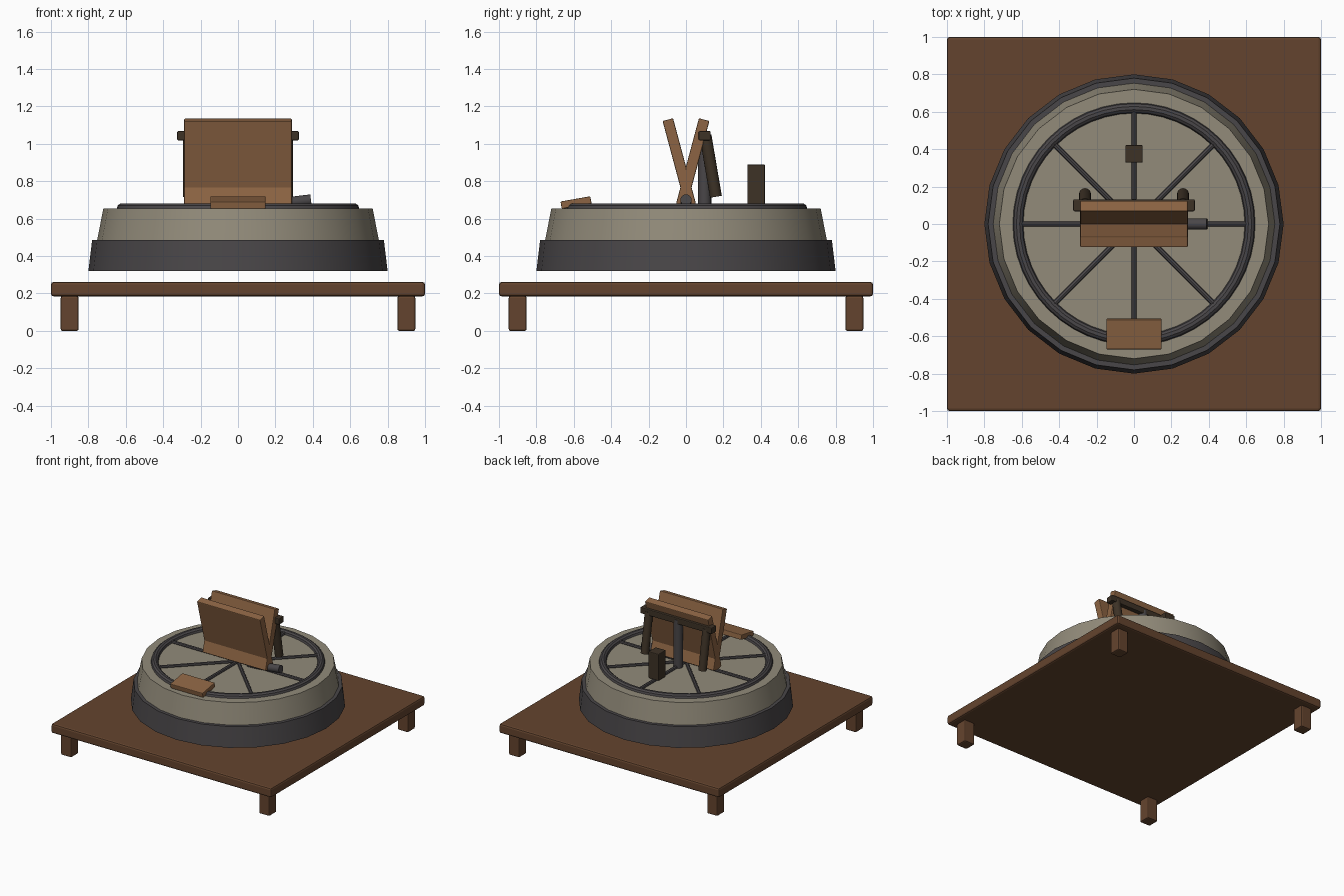
import bpy, math
from mathutils import Vector

if "Cube" in bpy.data.objects:
    bpy.data.objects.remove(bpy.data.objects["Cube"])


def mat(name, r, g, b):
    lin = lambda c: (c / 255 / 12.92) if c < 11 else ((c / 255 + 0.055) / 1.055) ** 2.4
    m = bpy.data.materials.new(name)
    m.diffuse_color = (lin(r), lin(g), lin(b), 1)
    m.use_nodes = True
    m.node_tree.nodes["Principled BSDF"].inputs["Base Color"].default_value = m.diffuse_color
    return m


TABLE = mat("table brown", 100, 68, 46)
STONE = mat("stone grey", 146, 139, 122)
METAL = mat("dark metal", 73, 70, 72)
BOARD = mat("light wood", 140, 100, 67)
DARK = mat("dark wood", 61, 50, 38)


def finish(o, name, material, smooth=True):
    o.name = name
    o.data.materials.append(material)
    if smooth:
        bpy.ops.object.shade_smooth_by_angle(angle=math.radians(30))
    return o


def box(name, loc, size, material, tilt=0, bevel=0.008):
    bpy.ops.mesh.primitive_cube_add(size=1, location=loc)
    o = bpy.context.object
    o.scale = size
    bpy.ops.object.transform_apply(location=False, rotation=False, scale=True)
    o.rotation_euler.x = math.radians(tilt)
    if bevel:
        b = o.modifiers.new("bevel", 'BEVEL')
        b.width, b.segments = bevel, 2
    return finish(o, name, material, False)


def rod(name, a, b, r, material, sides=16):
    a, b = Vector(a), Vector(b)
    bpy.ops.mesh.primitive_cylinder_add(vertices=sides, radius=r, depth=(b - a).length,
                                        location=(a + b) / 2)
    o = bpy.context.object
    o.rotation_euler = (b - a).to_track_quat('Z', 'Y').to_euler()
    return finish(o, name, material)


def drum(name, r1, r2, z1, z2, material):
    bpy.ops.mesh.primitive_cone_add(vertices=24, radius1=r1, radius2=r2, depth=z2 - z1,
                                    location=(0, 0, (z1 + z2) / 2))
    return finish(bpy.context.object, name, material)


# table with four corner legs
box("table_top", (0, 0, 0.223), (2, 2, 0.077), TABLE, bevel=0.014)
for x in (-0.9, 0.9):
    for y in (-0.9, 0.9):
        box("table_leg", (x, y, 0.093), (0.096, 0.096, 0.186), TABLE, bevel=0.01)

# floating drum
drum("drum_base", 0.80, 0.78, 0.32, 0.485, METAL)
drum("drum_stone", 0.754, 0.72, 0.48, 0.655, STONE)

# wheel lying on the drum
bpy.ops.mesh.primitive_torus_add(major_segments=48, minor_segments=10, major_radius=0.62,
                                 minor_radius=0.028, location=(0, 0, 0.655))
finish(bpy.context.object, "wheel_ring", METAL)
for i in range(8):
    a = i * math.pi / 4
    rod("wheel_spoke", (0, 0, 0.66),
        (0.61 * math.cos(a), 0.61 * math.sin(a), 0.66), 0.014, METAL, 8)

# crossed boards
for s, name in ((1, "front_board"), (-1, "back_board")):
    z = 0.90
    box(name, (0, -s * (z - 0.767) * math.tan(math.radians(15)), z),
        (0.575, 0.058, 0.475), BOARD, s * 15, 0.006)

# support behind the boards
box("cross_bar", (0, 0.1, 1.043), (0.65, 0.064, 0.05), DARK, bevel=0.006)
for s in (-1, 1):
    rod("support_strut", (s * 0.262, 0.105, 1.04), (s * 0.262, 0.16, 0.717), 0.032, DARK)
rod("support_pole", (0, 0.1, 0.65), (0, 0.1, 1.05), 0.035, METAL)

# side shaft, rear block and front pedal
rod("side_shaft", (0.1, 0, 0.665), (0.39, 0, 0.70), 0.03, METAL)
box("rear_block", (0, 0.375, 0.78), (0.092, 0.095, 0.22), DARK, bevel=0.006)
box("front_pedal", (0, -0.588, 0.686), (0.295, 0.162, 0.04), BOARD, 10, 0.005)
